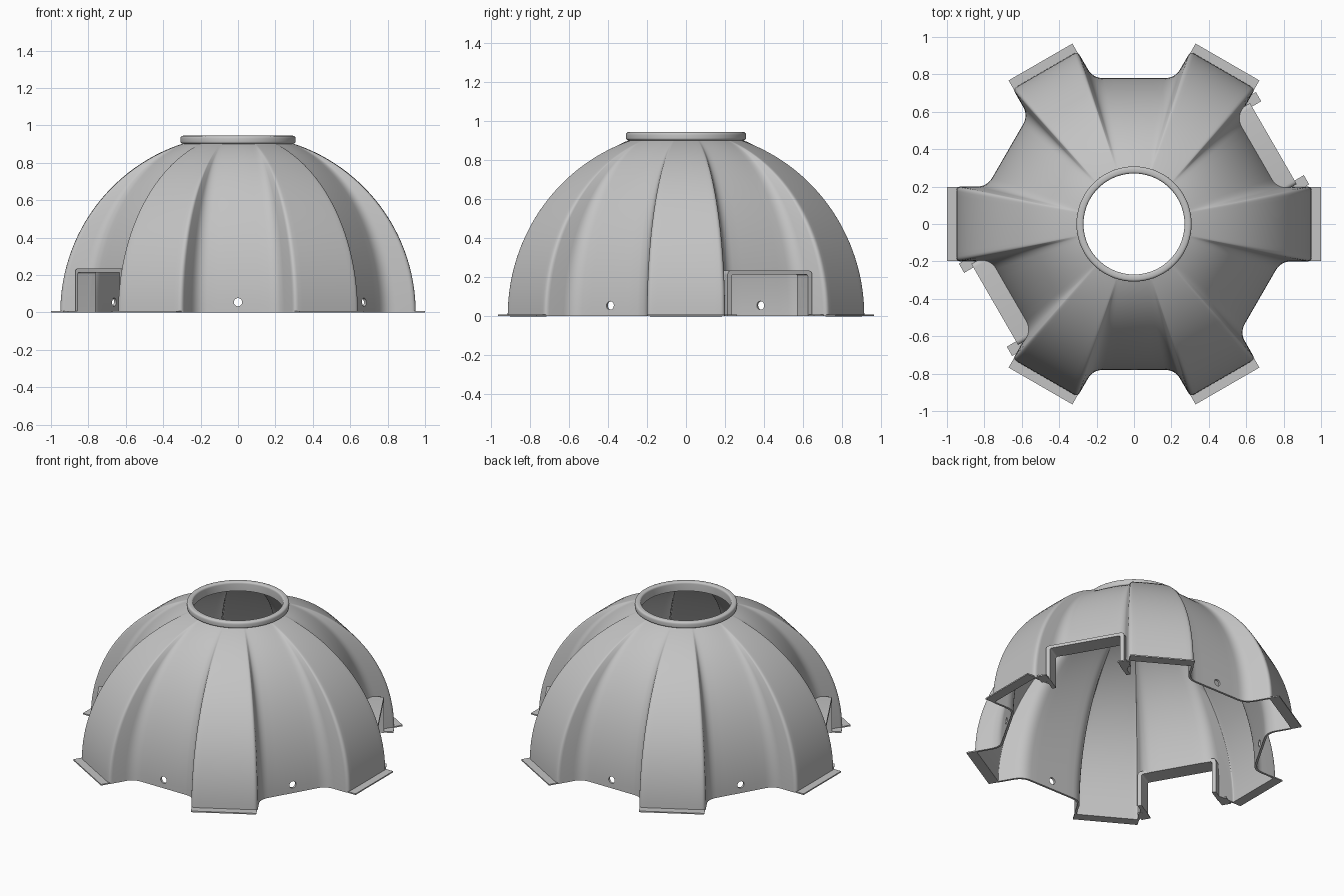
import bpy, bmesh, math
from mathutils import Matrix, Vector

if "Cube" in bpy.data.objects:
    bpy.data.objects.remove(bpy.data.objects["Cube"], do_unlink=True)

RIB, VALLEY, TOP = 0.95, 0.78, 0.905
C30, S30 = math.cos(math.pi / 6), 0.5

grey = bpy.data.materials.new("light_grey")
grey.use_nodes = True
grey.diffuse_color = (0.55, 0.55, 0.55, 1)
grey.node_tree.nodes["Principled BSDF"].inputs["Base Color"].default_value = (0.55, 0.55, 0.55, 1)


def make(name, bm, angle=0, recalc=True):
    if recalc:
        bmesh.ops.recalc_face_normals(bm, faces=bm.faces)
    mesh = bpy.data.meshes.new(name)
    bm.transform(Matrix.Rotation(math.radians(angle), 4, "Z"))
    bm.to_mesh(mesh)
    bm.free()
    mesh.materials.append(grey)
    ob = bpy.data.objects.new(name, mesh)
    bpy.context.collection.objects.link(ob)
    return ob


def activate(ob):
    bpy.ops.object.select_all(action="DESELECT")
    ob.select_set(True)
    bpy.context.view_layer.objects.active = ob


def smooth(ob):
    activate(ob)
    bpy.ops.object.shade_smooth_by_angle(angle=math.radians(35))


def apply(ob, mod):
    activate(ob)
    bpy.ops.object.modifier_apply(modifier=mod.name)


def box(name, x, y, z, angle=0):
    bm = bmesh.new()
    bmesh.ops.create_cube(bm, size=1)
    for v in bm.verts:
        v.co = [lo + (c + 0.5) * (hi - lo) for c, (lo, hi) in zip(v.co, (x, y, z))]
    return make(name, bm, angle)


def fillet(a, corner, b, d, n=5):
    """Rounded corner between the directions towards a and b."""
    a, p, b = Vector(a), Vector(corner), Vector(b)
    s, e = p + (a - p).normalized() * d, p + (b - p).normalized() * d
    return [s * (1 - t) ** 2 + p * 2 * t * (1 - t) + e * t * t
            for t in (i / n for i in range(n + 1))]


# Half of one sector, from rib centre to panel centre
rib_mid, rib_edge = Vector((RIB, 0)), Vector((RIB, 0.2))
root = Vector(((VALLEY - 0.2 * S30) / C30, 0.2))
panel_mid = Vector((VALLEY * C30, VALLEY * S30))
half = [rib_mid.lerp(rib_edge, t / 4) for t in range(4)]
half += fillet(rib_mid, rib_edge, root, 0.025)
half += fillet(rib_edge, root, panel_mid, 0.055, 6)
half += [half[-1].lerp(panel_mid, t / 3) for t in (1, 2, 3)]
polar = [(math.atan2(p.y, p.x), (p.length - VALLEY) / (RIB - VALLEY)) for p in half]
sector = [(-a, k) for a, k in polar[:0:-1]] + polar[:-1]
ring = [(a + s * math.pi / 3, k) for s in range(6) for a, k in sector]

# Ribbed dome shell: the ribs fade into a circle at the top
bm = bmesh.new()
rows, LEVELS = [], 28
for i in range(LEVELS + 1):
    z = RIB * math.sin(math.asin(TOP / RIB) * i / LEVELS)
    crest = math.sqrt(RIB ** 2 - z * z)
    dip = 0.1 + 0.68 * math.sqrt(1 - (z / 0.942) ** 2)
    row = []
    for a, k in ring:
        r = dip + (crest - dip) * k
        row.append(bm.verts.new((r * math.cos(a), r * math.sin(a), z)))
    rows.append(row)
n = len(ring)
for lo, hi in zip(rows, rows[1:]):
    for j in range(n):
        bm.faces.new((lo[j], lo[(j + 1) % n], hi[(j + 1) % n], hi[j]))
dome = make("ribbed_dome", bm, recalc=False)
shell = dome.modifiers.new("wall", "SOLIDIFY")
shell.thickness, shell.offset = 0.014, -1
apply(dome, shell)

# Two door openings and four round holes cut through the panels
cutters = []
for angle in range(30, 360, 60):
    if angle in (30, 210):
        cutters.append(box("door_cutter", (0.6, 0.9), (-0.225, 0.225), (-0.1, 0.215), angle))
    else:
        bm = bmesh.new()
        place = Matrix.Translation((VALLEY, 0, 0.055)) @ Matrix.Rotation(math.pi / 2, 4, "Y")
        bmesh.ops.create_cone(bm, cap_ends=True, segments=24, radius1=0.022,
                              radius2=0.022, depth=0.2, matrix=place)
        cutters.append(make("hole_cutter", bm, angle))
for cutter in cutters:
    cutter.hide_render = True
    cut = dome.modifiers.new("cut", "BOOLEAN")
    cut.operation, cut.solver, cut.object = "DIFFERENCE", "EXACT", cutter
    apply(dome, cut)
    bpy.data.objects.remove(cutter, do_unlink=True)
smooth(dome)


# Collar around the top opening
def lathe(name, profile, steps=72):
    bm = bmesh.new()
    loops = []
    for s in range(steps):
        a = 2 * math.pi * s / steps
        loops.append([bm.verts.new((r * math.cos(a), r * math.sin(a), z)) for r, z in profile])
    m = len(profile)
    for s in range(steps):
        p, q = loops[s], loops[(s + 1) % steps]
        for j in range(m):
            bm.faces.new((p[j], q[j], q[(j + 1) % m], p[(j + 1) % m]))
    return make(name, bm)


inner_low, inner_top = (0.27, 0.885), (0.27, 0.945)
outer_top, outer_low = (0.308, 0.945), (0.308, 0.905)
profile = [Vector(inner_low)]
profile += fillet(inner_low, inner_top, outer_top, 0.014)
profile += fillet(inner_top, outer_top, outer_low, 0.016)
profile += fillet(outer_top, outer_low, (0.28, 0.9), 0.01)
profile += [Vector((0.285, 0.89))]
smooth(lathe("top_collar", profile))


# Door surrounds: an open arch standing out from the panel
def arch(w, h, d):
    left, right = Vector((-w, h)), Vector((w, h))
    return ([Vector((-w, 0))] + fillet((-w, 0), left, right, d)
            + fillet(left, right, (w, 0), d) + [Vector((w, 0))])


def door_frame(angle):
    bm = bmesh.new()
    paths = []
    for x, pts in ((0.75, arch(0.25, 0.235, 0.025)), (0.86, arch(0.25, 0.235, 0.025)),
                   (0.86, arch(0.225, 0.215, 0.012)), (0.75, arch(0.225, 0.215, 0.012))):
        paths.append([bm.verts.new((x, p.x, p.y)) for p in pts])
    for k in range(4):
        p, q = paths[k], paths[(k + 1) % 4]
        for j in range(len(p) - 1):
            bm.faces.new((p[j], p[j + 1], q[j + 1], q[j]))
    for end in (0, -1):
        bm.faces.new([p[end] for p in paths])
    smooth(make("door_frame", bm, angle))


for angle in (30, 210):
    door_frame(angle)
    for side in (-1, 1):
        span = sorted((side * 0.228, side * 0.285))
        box("door_foot", (0.84, 0.917), span, (0, 0.008), angle)

# Foot flange along the front of each rib
for angle in range(0, 360, 60):
    box("rib_foot", (RIB - 0.012, 1.0), (-0.197, 0.197), (0, 0.008), angle)
